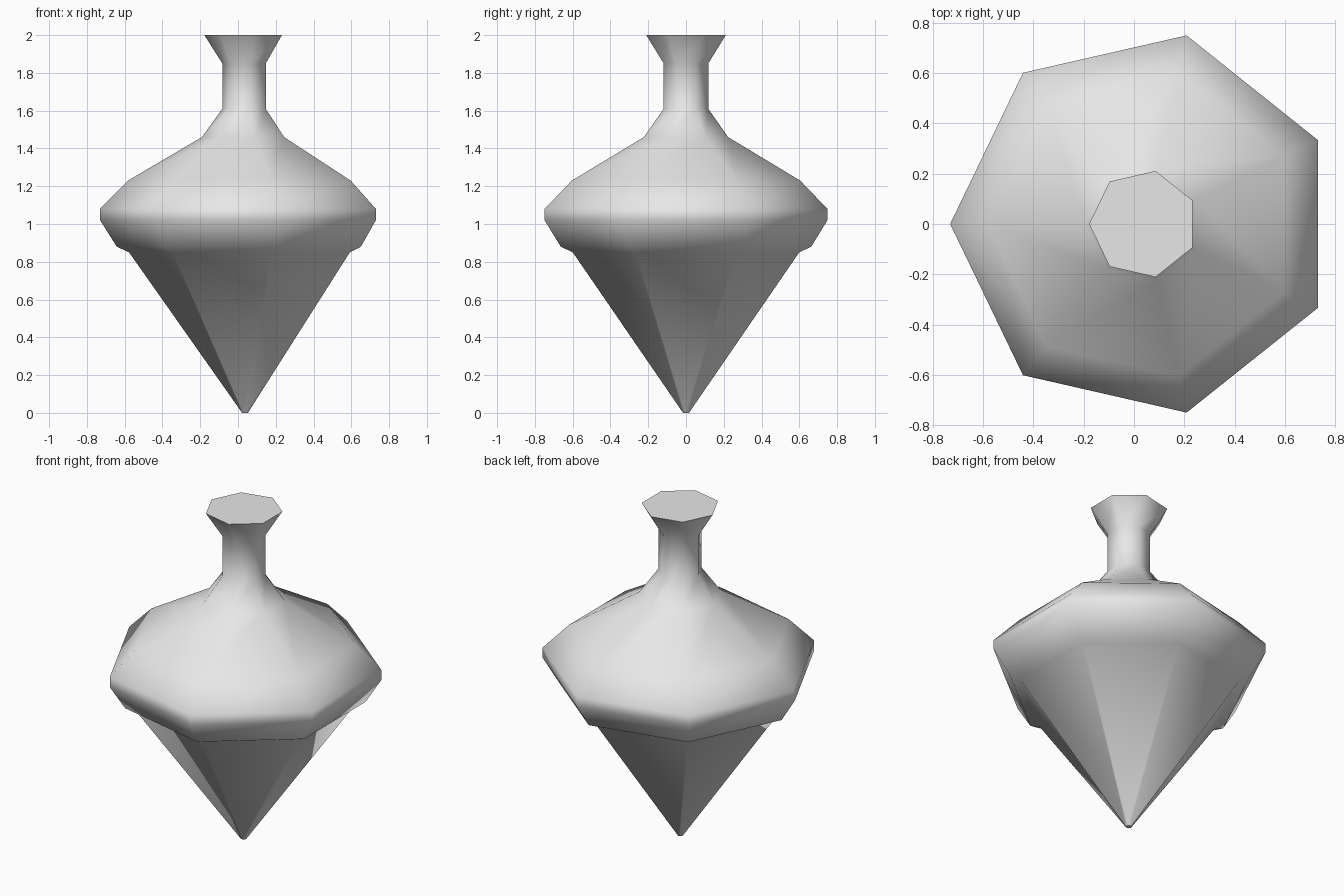
import bpy
import bmesh
from math import cos, sin, pi

cube = bpy.data.objects.get("Cube")
if cube:
    bpy.data.objects.remove(cube, do_unlink=True)

SIDES = 7
AXIS_X = 0.038  # a seven-sided body is off centre along x

grey = bpy.data.materials.new("light_grey")
grey.use_nodes = True
colour = (0.8, 0.8, 0.8, 1)
grey.diffuse_color = colour
grey.node_tree.nodes["Principled BSDF"].inputs["Base Color"].default_value = colour

# Profile from tip to handle: radius, height
profile = [
    (0.016, 0), (0.615, 0.85), (0.68, 0.88), (0.768, 1.02), (0.768, 1.08),
    (0.62, 1.23), (0.229, 1.46), (0.121, 1.61), (0.121, 1.85), (0.216, 2),
]

bm = bmesh.new()
rings = []
for r, z in profile:
    angles = [pi + 2 * pi * i / SIDES for i in range(SIDES)]
    rings.append([bm.verts.new((AXIS_X + r * cos(a), r * sin(a), z)) for a in angles])

# Smooth walls between neighbouring rings
for low, high in zip(rings, rings[1:]):
    for i in range(SIDES):
        j = (i + 1) % SIDES
        bm.faces.new((low[i], low[j], high[j], high[i])).smooth = True

# Flat end caps with sharp rims
for ring in (rings[0][::-1], rings[-1]):
    cap = bm.faces.new(ring)
    for edge in cap.edges:
        edge.smooth = False

mesh = bpy.data.meshes.new("spinning_top")
bm.to_mesh(mesh)
bm.free()
mesh.materials.append(grey)
body = bpy.data.objects.new("spinning_top", mesh)
bpy.context.collection.objects.link(body)
